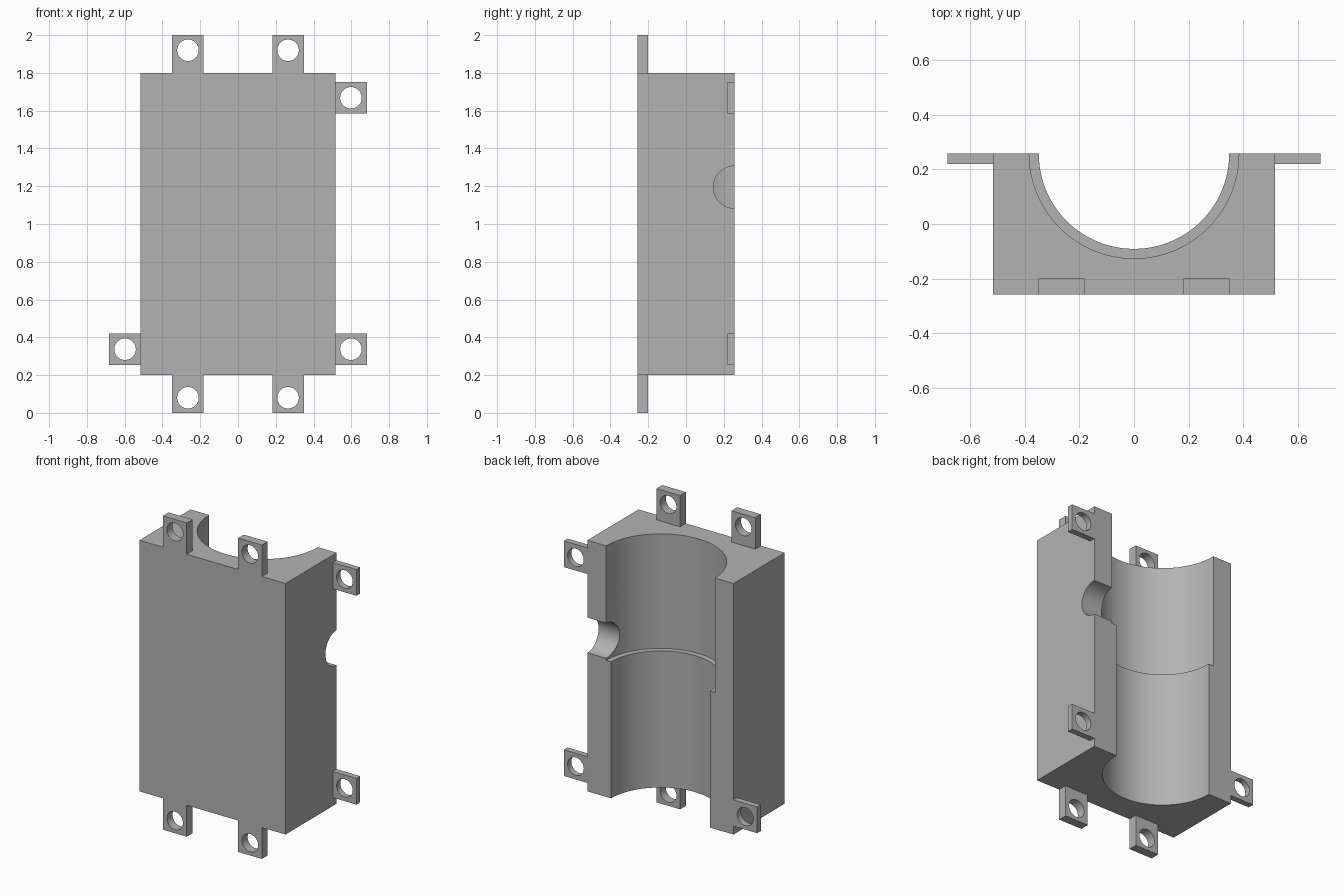
import bpy
from math import pi, radians

cube = bpy.data.objects.get("Cube")
if cube:
    bpy.data.objects.remove(cube, do_unlink=True)

# Single matte grey
grey = bpy.data.materials.new("plain_grey")
grey.use_nodes = True
colour = (0.45, 0.45, 0.45, 1)
grey.diffuse_color = colour
grey.node_tree.nodes["Principled BSDF"].inputs["Base Color"].default_value = colour

HALF_W, HALF_D = 0.515, 0.257
Z_LOW, Z_HIGH, Z_STEP = 0.2, 1.8, 1.07
TAB, HOLE_R = 0.167, 0.057


def box(name, low, high):
    centre = [(a + b) / 2 for a, b in zip(low, high)]
    bpy.ops.mesh.primitive_cube_add(size=1, location=centre)
    ob = bpy.context.object
    ob.name = name
    ob.scale = [b - a for a, b in zip(low, high)]
    bpy.ops.object.transform_apply(location=True, rotation=False, scale=True)
    ob.data.materials.append(grey)
    return ob


def cut_cylinder(target, centre, radius, length, rotation=(0, 0, 0), sides=96):
    bpy.ops.mesh.primitive_cylinder_add(vertices=sides, radius=radius, depth=length,
                                        location=centre, rotation=rotation)
    cutter = bpy.context.object
    cutter.hide_render = True
    cutter.data.materials.append(grey)
    mod = target.modifiers.new("cut", "BOOLEAN")
    mod.operation = "DIFFERENCE"
    mod.solver = "EXACT"
    mod.object = cutter
    bpy.context.view_layer.objects.active = target
    bpy.ops.object.modifier_apply(modifier=mod.name)
    bpy.data.objects.remove(cutter, do_unlink=True)


def finish(ob):
    bpy.ops.object.select_all(action="DESELECT")
    ob.select_set(True)
    bpy.context.view_layer.objects.active = ob
    bpy.ops.object.shade_smooth_by_angle(angle=radians(30))


# Main block with a stepped half bore open to the back
block = box("housing_block", (-HALF_W, -HALF_D, Z_LOW), (HALF_W, HALF_D, Z_HIGH))
cut_cylinder(block, (0, HALF_D, 1), 0.348, 2.4)
cut_cylinder(block, (0, HALF_D, Z_STEP + 0.5), 0.383, 1)

# Half-round port through the left wall
cut_cylinder(block, (0.4, HALF_D, 1.195), 0.112, 0.4, (0, pi / 2, 0), 64)
finish(block)


def lug(name, x, z, y_low, y_high, low, high):
    ob = box(name, (low[0], y_low, low[1]), (high[0], y_high, high[1]))
    cut_cylinder(ob, (x, 0, z), HOLE_R, 1, (pi / 2, 0, 0), 48)
    finish(ob)


# Lugs on the top and bottom ends, flush with the front
for side, sx in (("left", 1), ("right", -1)):
    x = sx * 0.265
    for end, z, low, high in (("top", 1.92, Z_HIGH, 2), ("bottom", 0.08, 0, Z_LOW)):
        lug(f"{end}_lug_{side}", x, z, -HALF_D, -0.2,
            (x - TAB / 2, low), (x + TAB / 2, high))

# Lugs on the side walls, flush with the back
for name, sx, z in (("upper_left", 1, 1.668), ("lower_left", 1, 0.337),
                    ("lower_right", -1, 0.337)):
    inner, outer = sorted((sx * HALF_W, sx * (HALF_W + TAB)))
    lug(f"side_lug_{name}", sx * 0.598, z, 0.219, HALF_D,
        (inner, z - TAB / 2), (outer, z + TAB / 2))
